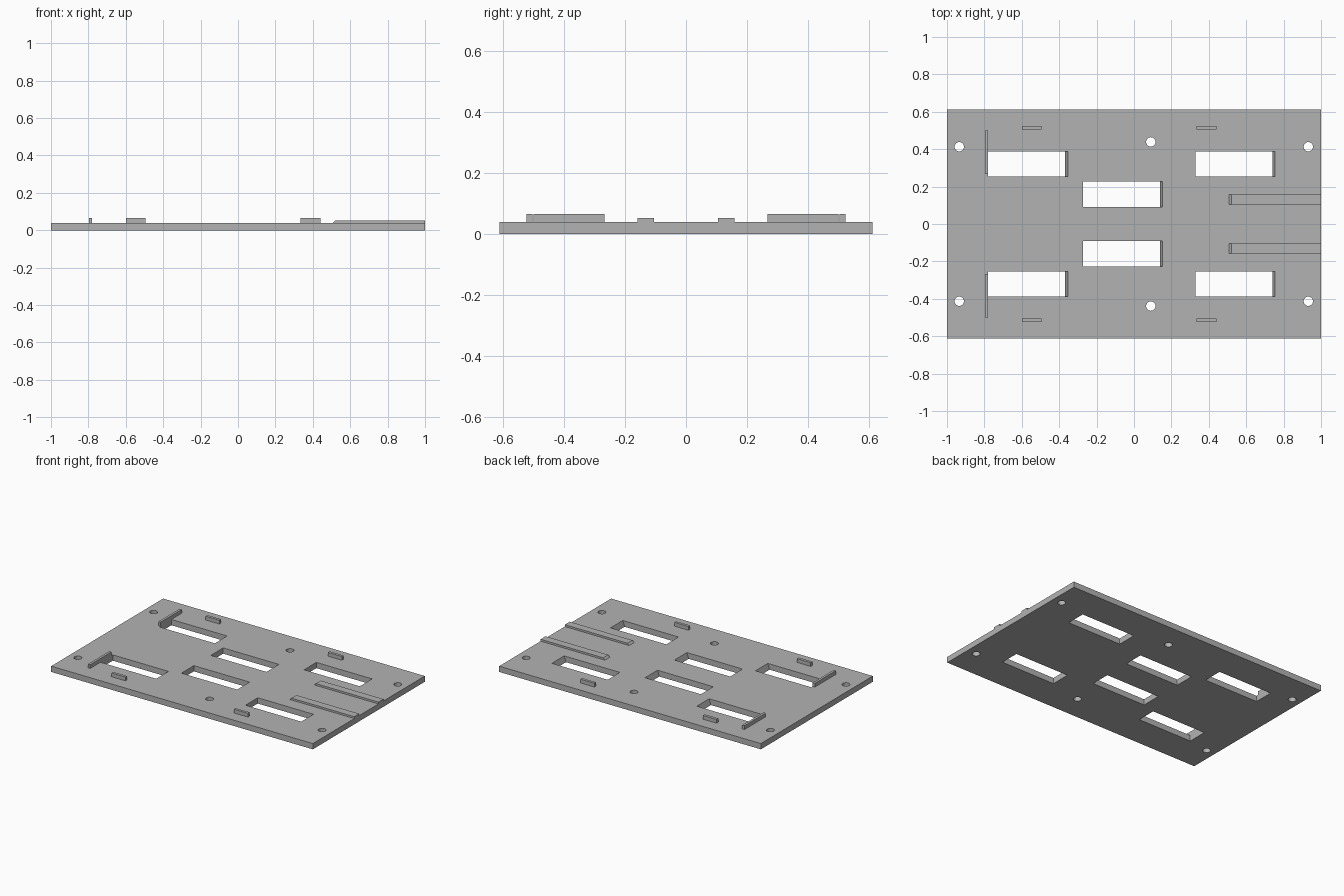
import bpy
import bmesh

cube = bpy.data.objects.get("Cube")
if cube:
    bpy.data.objects.remove(cube, do_unlink=True)

grey = bpy.data.materials.new("plain grey")
grey.use_nodes = True
colour = (0.45, 0.45, 0.45, 1)
grey.diffuse_color = colour
grey.node_tree.nodes["Principled BSDF"].inputs["Base Color"].default_value = colour

TOP = 0.04       # plate thickness
OVER = 0.02      # how far cutters stick out


def prism(name, profile, y0, y1):
    """Extrude an x-z profile along y."""
    bm = bmesh.new()
    face = bm.faces.new([bm.verts.new((x, y0, z)) for x, z in profile])
    ext = bmesh.ops.extrude_face_region(bm, geom=[face])
    verts = [v for v in ext["geom"] if isinstance(v, bmesh.types.BMVert)]
    bmesh.ops.translate(bm, verts=verts, vec=(0, y1 - y0, 0))
    bmesh.ops.recalc_face_normals(bm, faces=bm.faces)
    mesh = bpy.data.meshes.new(name)
    bm.to_mesh(mesh)
    bm.free()
    mesh.materials.append(grey)
    obj = bpy.data.objects.new(name, mesh)
    bpy.context.collection.objects.link(obj)
    return obj


def box(name, x0, x1, y0, y1, z0, z1):
    return prism(name, [(x0, z0), (x1, z0), (x1, z1), (x0, z1)], y0, y1)


def cut(target, cutter):
    """Subtract the cutter from the target and remove it."""
    cutter.hide_render = True
    mod = target.modifiers.new("cut", "BOOLEAN")
    mod.operation = "DIFFERENCE"
    mod.solver = "EXACT"
    mod.object = cutter
    bpy.context.view_layer.objects.active = target
    bpy.ops.object.modifier_apply(modifier=mod.name)
    bpy.data.objects.remove(cutter, do_unlink=True)


plate = box("base_plate", -1, 1, -0.611, 0.611, 0, TOP)

for side, label in ((1, "back"), (-1, "front")):
    def span(a, b):
        return sorted((side * a, side * b))

    # Slots with a sloping wall at the +x end
    for x, y0, y1 in ((-0.78, 0.253, 0.387), (-0.273, 0.092, 0.228), (0.328, 0.253, 0.387)):
        low, high = x + 0.412, x + 0.426
        lean = (high - low) * OVER / TOP
        cut(plate, prism("slot_cutter", [
            (x, -OVER), (low - lean, -OVER),
            (high + lean, TOP + OVER), (x, TOP + OVER)], *span(y0, y1)))

    # Round screw holes
    for x, y in ((-0.934, 0.413), (0.09, 0.439), (0.932, 0.413)):
        bpy.ops.mesh.primitive_cylinder_add(
            vertices=32, radius=0.025, depth=0.2, location=(x, side * y, 0))
        hole = bpy.context.object
        hole.data.materials.append(grey)
        cut(plate, hole)

    # Raised stops and tabs
    box(f"{label}_end_stop", -0.797, -0.78, *span(0.268, 0.5), TOP, 0.066)
    box(f"{label}_right_tab", -0.6, -0.495, *span(0.504, 0.523), TOP, 0.066)
    box(f"{label}_left_tab", 0.334, 0.441, *span(0.504, 0.523), TOP, 0.066)

    # Low rails with a ramped inner end
    prism(f"{label}_rail", [(0.508, TOP), (1, TOP), (1, 0.053), (0.521, 0.053)],
          *span(0.105, 0.159))
